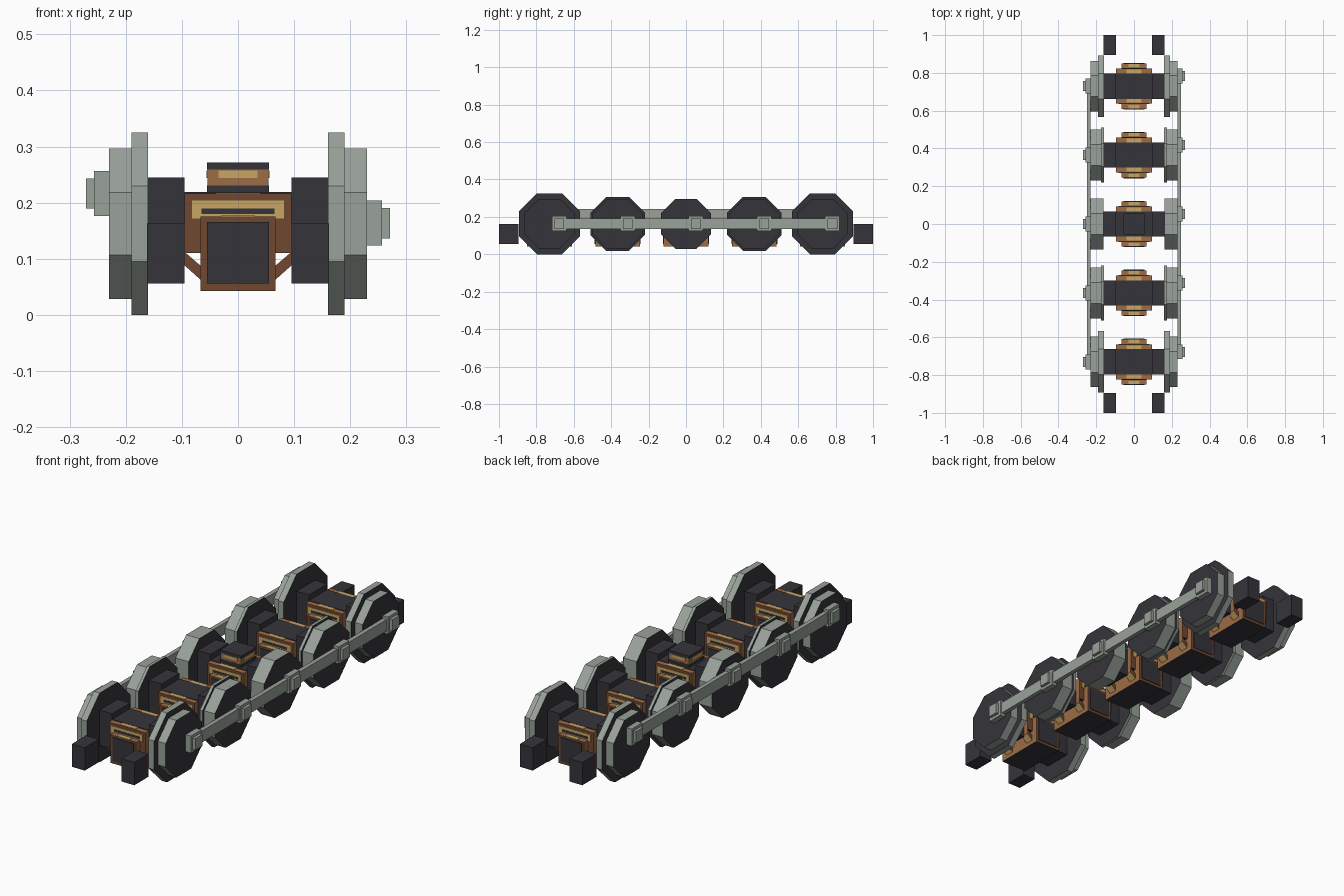
import bpy, bmesh, math
from mathutils import Matrix, Vector

if "Cube" in bpy.data.objects:
    bpy.data.objects.remove(bpy.data.objects["Cube"])


def material(name, rgb):
    m = bpy.data.materials.new(name)
    m.use_nodes = True
    m.diffuse_color = (*rgb, 1)
    m.node_tree.nodes["Principled BSDF"].inputs["Base Color"].default_value = (*rgb, 1)
    return m


DARK = material("dark iron", (.036, .034, .042))
STEEL = material("pale steel", (.32, .36, .32))
BROWN = material("dark copper", (.16, .065, .03))
COPPER = material("copper", (.33, .15, .06))
GOLD = material("brass", (.58, .38, .13))


def finish(name, bm, mats, rule=None):
    bmesh.ops.recalc_face_normals(bm, faces=bm.faces)
    bm.normal_update()
    if rule:
        for f in bm.faces:
            f.material_index = rule(f.normal)
    me = bpy.data.meshes.new(name)
    bm.to_mesh(me)
    bm.free()
    for m in mats:
        me.materials.append(m)
    ob = bpy.data.objects.new(name, me)
    bpy.context.collection.objects.link(ob)
    return ob


def box(name, x, y, z, *mats, rule=None):
    """Box from (low, high) ranges on each axis."""
    bm = bmesh.new()
    size = [b - a for a, b in (x, y, z)]
    mid = Vector([(a + b) / 2 for a, b in (x, y, z)])
    bmesh.ops.create_cube(bm, size=1, matrix=Matrix.Translation(mid) @ Matrix.Diagonal((*size, 1)))
    return finish(name, bm, mats, rule)


def span(c, half):
    return (c - half, c + half)


def side(s, a, b):
    return tuple(sorted((s * a, s * b)))


def octagon(name, s, x0, x1, y, apothem):
    """Flat-topped octagonal disc along x: dark faces, steel rim."""
    bm = bmesh.new()
    r = apothem / math.cos(math.pi / 8)
    place = (Matrix.Translation((s * (x0 + x1) / 2, y, AXLE_Z))
             @ Matrix.Rotation(math.pi / 2, 4, 'Y') @ Matrix.Rotation(math.pi / 8, 4, 'Z'))
    bmesh.ops.create_cone(bm, cap_ends=True, segments=8, radius1=r, radius2=r,
                          depth=x1 - x0, matrix=place)
    return finish(name, bm, (STEEL, DARK), lambda n: int(abs(n.x) > .5))


def strut(name, s, y):
    """Sloping brace from the gearbox down to the sump."""
    bm = bmesh.new()
    pts = [(.095, .112), (.095, .088), (.066, .062), (.066, .087)]
    face = bm.faces.new([bm.verts.new((s * px, y[0], pz)) for px, pz in pts])
    ext = bmesh.ops.extrude_face_region(bm, geom=[face])
    bmesh.ops.translate(bm, vec=(0, y[1] - y[0], 0),
                        verts=[v for v in ext["geom"] if isinstance(v, bmesh.types.BMVert)])
    return finish(name, bm, (BROWN, GOLD, COPPER),
                  lambda n: 0 if abs(n.y) > .5 else 1 if n.z < -.3 else 2)


def casing_rule(n):
    return 0 if abs(n.y) > .5 else 2 if n.z < -.5 else 1


AXLE_Z = .1625
SPACING = .365

for i in range(-2, 3):
    y = i * SPACING
    tag = str(i + 3)

    # Wheels: wide flanges at the ends, thin ones between, none in the middle
    for s, word in ((1, "left"), (-1, "right")):
        octagon(f"{word}_wheel_{tag}", s, .162, .23, y, .134)
        if abs(i) == 2:
            octagon(f"{word}_flange_{tag}", s, .16, .19, y, .1625)
        elif i:
            octagon(f"{word}_flange_{tag}", s, .16, .174, y, .145)
        box(f"{word}_axle_box_{tag}", side(s, .095, .162), span(y, .067), (.08, .245), DARK)

    # Gearbox and the sump below it
    box(f"gearbox_{tag}", (-.095, .095), span(y, .092), (.11, .216), BROWN, COPPER, DARK, rule=casing_rule)
    box(f"gearbox_lid_{tag}", (-.095, .095), span(y, .067), (.214, .219), DARK)
    box(f"sump_{tag}", (-.067, .067), span(y, .12), (.043, .175), BROWN, COPPER, DARK, rule=casing_rule)

    # Inlaid plates on both ends
    for e, word in ((1, "back"), (-1, "front")):
        def out(a, b):
            return tuple(sorted((y + e * a, y + e * b)))
        box(f"{word}_brass_band_{tag}", (-.082, .082), out(.09, .094), (.172, .204), GOLD)
        box(f"{word}_dark_slot_{tag}", (-.065, .065), out(.092, .096), (.18, .19), DARK)
        box(f"{word}_sump_panel_{tag}", (-.055, .055), out(.118, .123), (.056, .166), DARK)
        box(f"{word}_sump_strip_{tag}", (-.03, .03), out(.1, .119), (.173, .177), GOLD)
        box(f"{word}_lid_strip_{tag}", (-.04, .04), out(.067, .088), (.214, .218), GOLD)
        for s in (1, -1):
            strut(f"{word}_brace_{tag}", s, out(.05, .09))

# Coupling rods, a quarter turn apart
for s, word, dy, dz in ((1, "left", .053, 0), (-1, "right", 0, .053)):
    z = AXLE_Z + .001 + dz
    box(f"{word}_rod", side(s, .23, .25), span(dy, 2 * SPACING), span(z, .027), STEEL)
    for i in range(-2, 3):
        y = i * SPACING + dy
        box(f"{word}_rod_boss_{i + 3}", side(s, .23, .257), span(y, .039), span(z, .04), STEEL)
        box(f"{word}_crank_pin_{i + 3}", side(s, .257, .271), span(y, .026), span(z, .027), STEEL)

    # Frame stubs at both ends
    for e, end in ((1, "back"), (-1, "front")):
        box(f"{end}_{word}_frame_stub", side(s, .095, .162), side(e, .895, 1), (.056, .163), DARK)

# Central pivot on the middle gearbox
box("pivot_base", (-.055, .055), (-.055, .055), (.217, .231), DARK)
box("pivot_ring", (-.054, .054), (-.054, .054), (.231, .259), COPPER)
box("pivot_band_lengthwise", (-.035, .035), (-.056, .056), (.244, .257), GOLD)
box("pivot_band_crosswise", (-.056, .056), (-.035, .035), (.244, .257), GOLD)
box("pivot_cap", (-.055, .055), (-.055, .055), (.259, .272), DARK)
